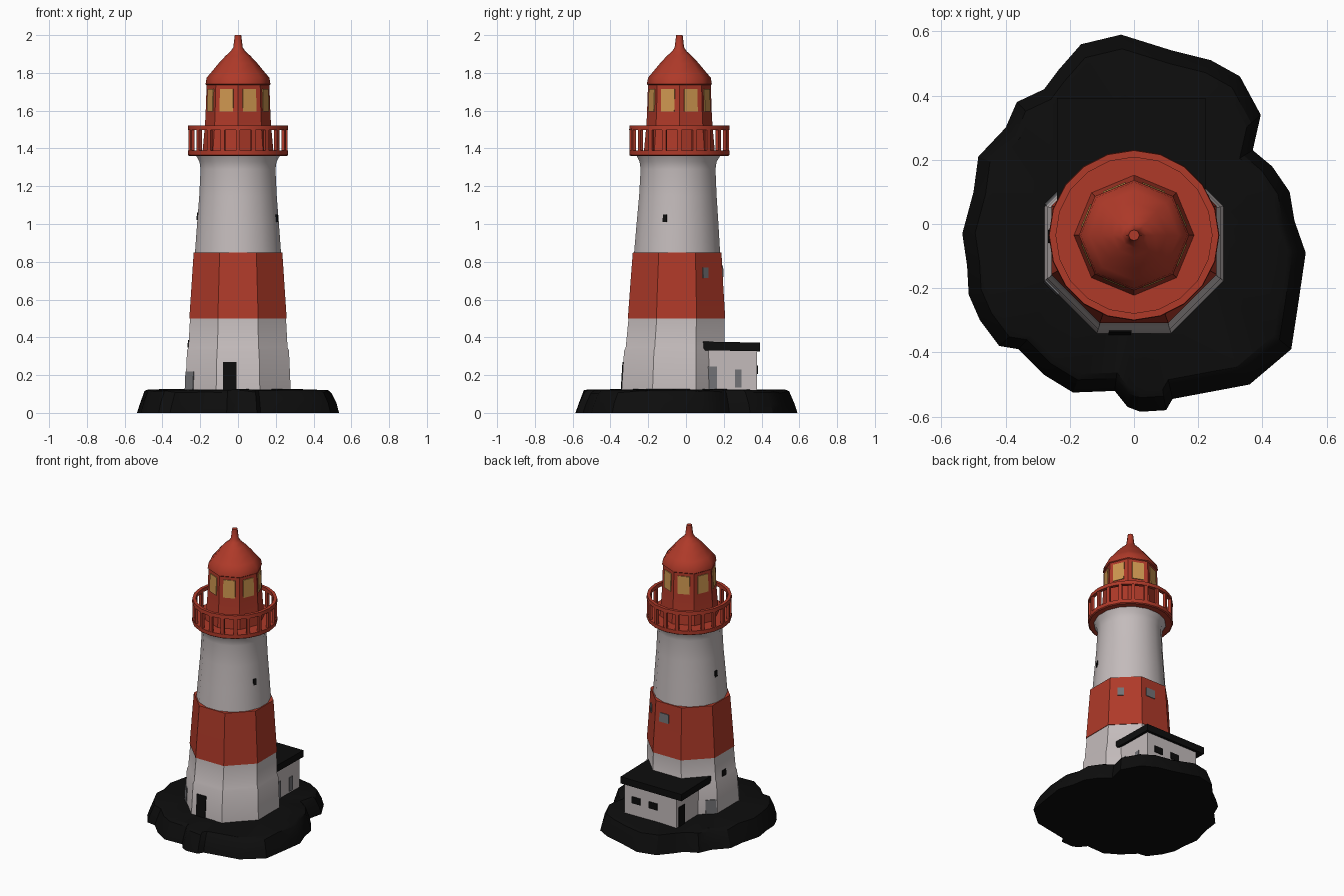
import bpy, bmesh, math, random
from mathutils import Vector

if "Cube" in bpy.data.objects:
    bpy.data.objects.remove(bpy.data.objects["Cube"])

random.seed(4)

def material(name, rgb):
    m = bpy.data.materials.new(name)
    m.diffuse_color = (*rgb, 1)
    m.use_nodes = True
    m.node_tree.nodes["Principled BSDF"].inputs["Base Color"].default_value = m.diffuse_color
    return m

WHITE = material("white_paint", (0.55, 0.50, 0.50))
RED = material("red_paint", (0.43, 0.042, 0.022))
BLACK = material("black_rock", (0.004, 0.004, 0.004))
GREY = material("grey_glass", (0.17, 0.17, 0.18))
GLOW = material("amber_glass", (0.62, 0.31, 0.08))

def make(name, verts, faces, mat, smooth=None):
    me = bpy.data.meshes.new(name)
    me.from_pydata([tuple(v) for v in verts], [], faces)
    bm = bmesh.new()
    bm.from_mesh(me)
    bmesh.ops.recalc_face_normals(bm, faces=bm.faces)
    bm.to_mesh(me)
    bm.free()
    ob = bpy.data.objects.new(name, me)
    bpy.context.collection.objects.link(ob)
    me.materials.append(mat)
    if smooth:
        bpy.ops.object.select_all(action='DESELECT')
        ob.select_set(True)
        bpy.context.view_layer.objects.active = ob
        bpy.ops.object.shade_smooth_by_angle(angle=math.radians(smooth))
    return ob

def loft(name, rings, mat, smooth=None, loop=False):
    """Skin equal-length rings of points; cap the ends unless looped."""
    n = len(rings[0])
    m = len(rings)
    verts = [p for r in rings for p in r]
    faces = [(a * n + i, a * n + (i + 1) % n, b * n + (i + 1) % n, b * n + i)
             for a in range(m if loop else m - 1) for b in [(a + 1) % m] for i in range(n)]
    if not loop:
        faces += [tuple(range(n)), tuple(range((m - 1) * n, m * n))]
    return make(name, verts, faces, mat, smooth)

def lathe(name, prof, sides, phase, mat, smooth=None, loop=False):
    """prof rows: height, corner radius, y centre."""
    rings = []
    for z, r, cy in prof:
        rings.append([Vector((r * math.cos(t), cy + r * math.sin(t), z))
                      for t in (phase + math.tau * i / sides for i in range(sides))])
    return loft(name, rings, mat, smooth, loop)

def box(name, x0, x1, y0, y1, z0, z1, mat, drop=0.0):
    rings = [[(x0, y0, z), (x1, y0, z), (x1, y1, z - drop), (x0, y1, z - drop)] for z in (z0, z1)]
    return loft(name, rings, mat)

def panel(name, prof, sides, phase, deg, z0, z1, w, mat):
    """Thin plate lying on the flat side of a lathed part."""
    step = math.tau / sides
    th = math.radians(deg)
    phi = phase + step * (math.floor((th - phase) / step) + 0.5)
    nrm = Vector((math.cos(phi), math.sin(phi), 0))
    tan = Vector((-nrm.y, nrm.x, 0))

    def at(z):
        for (za, ra, ca), (zb, rb, cb) in zip(prof, prof[1:]):
            if z <= zb:
                f = (z - za) / (zb - za)
                return (ra + (rb - ra) * f) * math.cos(step / 2), ca + (cb - ca) * f
    rings = []
    for off in (-0.003, 0.005):
        ring = []
        for z, s in ((z0, -1), (z0, 1), (z1, 1), (z1, -1)):
            ap, cy = at(z)
            ring.append(Vector((0, cy, z)) + nrm * (ap + off)
                        + tan * (ap * math.tan(th - phi) + s * w / 2))
        rings.append(ring)
    return loft(name, rings, mat)

# Rock base: irregular outline, stepped in towards the top
outline = [(.535, -.09), (.50, .01), (.485, .10), (.43, .18), (.37, .23), (.395, .34),
           (.33, .46), (.24, .51), (.12, .54), (-.04, .59), (-.165, .56), (-.235, .48),
           (-.28, .42), (-.365, .38), (-.40, .30), (-.485, .21), (-.50, .10), (-.535, -.03),
           (-.52, -.13), (-.515, -.22), (-.48, -.30), (-.42, -.38), (-.36, -.39), (-.28, -.47),
           (-.19, -.525), (-.06, -.52), (-.02, -.57), (.02, -.585), (.10, -.58), (.12, -.545),
           (.36, -.50), (.49, -.39), (.51, -.26)]
rock = []
for s, z, j in ((1, 0, 0), (.975, .045, .008), (.925, .112, .008), (.89, .122, .003), (.5, .126, 0)):
    rock.append([(x * s, y * s, z + random.uniform(-j, j)) for x, y in outline])
loft("rock_base", rock, BLACK, 30)

# Tower: eight-sided lower part and red band, rounder upper part
E = math.pi / 8
lower = [(.10, .303, -.062), (.33, .292, -.058), (.345, .284, -.057), (.50, .275, -.05)]
band = [(.50, .279, -.05), (.68, .266, -.049), (.85, .254, -.047)]
upper = [(.85, .232, -.047), (1.0, .221, -.045), (1.15, .209, -.043), (1.29, .202, -.042),
         (1.33, .208, -.042), (1.365, .228, -.04)]
lathe("tower_lower", lower, 8, E, WHITE, 30)
lathe("tower_red_band", band, 8, E, RED, 30)
lathe("tower_upper", upper, 16, E / 2, WHITE, 40)

# Tower door and windows
panel("front_door", lower, 8, E, 261, .125, .27, .07, BLACK)
panel("left_arch", lower, 8, E, 208, .125, .22, .06, GREY)
panel("back_left_arch", lower, 8, E, 150, .125, .22, .07, GREY)
panel("left_low_window", lower, 8, E, 176, .345, .385, .04, BLACK)
panel("band_window_back", band, 8, E, 83, .72, .78, .07, GREY)
panel("band_window_right", band, 8, E, 38, .715, .77, .04, GREY)
panel("upper_window_right", upper, 16, E / 2, -18, 1.01, 1.05, .022, BLACK)
panel("upper_window_left", upper, 16, E / 2, 173, 1.02, 1.06, .025, BLACK)

# Gallery: deck, railing ring and balusters
CY = -.035
lathe("gallery_deck", [(1.36, .258, CY), (1.365, .265, CY), (1.39, .265, CY)], 20, 0, RED, 30)
lathe("gallery_rail", [(1.497, .243, CY), (1.497, .266, CY), (1.522, .264, CY), (1.522, .243, CY)],
      20, 0, RED, 30, loop=True)
verts, faces = [], []
for i in range(20):
    a = math.tau * i / 20
    n = Vector((math.cos(a), math.sin(a), 0))
    t = Vector((-n.y, n.x, 0))
    b = len(verts)
    for z in (1.38, 1.505):
        for r, s in ((.245, -1), (.263, -1), (.263, 1), (.245, 1)):
            verts.append(Vector((0, CY, z)) + n * r + t * s * .011)
    faces += [(b + k, b + (k + 1) % 4, b + 4 + (k + 1) % 4, b + 4 + k) for k in range(4)]
    faces += [(b, b + 1, b + 2, b + 3), (b + 4, b + 5, b + 6, b + 7)]
make("gallery_balusters", verts, faces, RED)

# Lantern room with eight lit panes
lantern = [(1.38, .188, CY), (1.50, .177, CY), (1.57, .172, CY), (1.74, .166, CY)]
lathe("lantern_room", lantern, 8, 0, RED, 30)
for i in range(8):
    panel("lantern_pane_%d" % (i + 1), lantern, 8, 0, 22.5 + 45 * i, 1.595, 1.715, .076, GLOW)

# Domed roof and finial
roof = [(1.73, .160), (1.74, .172), (1.775, .166), (1.805, .140), (1.85, .103), (1.89, .066),
        (1.915, .038), (1.935, .025), (1.985, .019), (2.0, .017)]
lathe("lantern_roof", [(z, r, CY) for z, r in roof], 8, 0, RED, 50)

# Keeper's house behind the tower
box("house_walls", -.19, .205, .05, .375, .10, .34, WHITE)
box("house_roof", -.24, .222, .07, .393, .332, .378, BLACK, drop=.006)
for i, x in enumerate((.115, -.013)):
    box("house_back_window_%d" % (i + 1), x - .032, x + .032, .372, .380, .205, .25, BLACK)
box("house_side_door", .202, .210, .105, .165, .12, .245, GREY)
box("house_side_window", .202, .210, .26, .295, .135, .23, GREY)
box("house_left_door", -.195, -.187, .29, .355, .12, .255, BLACK)
